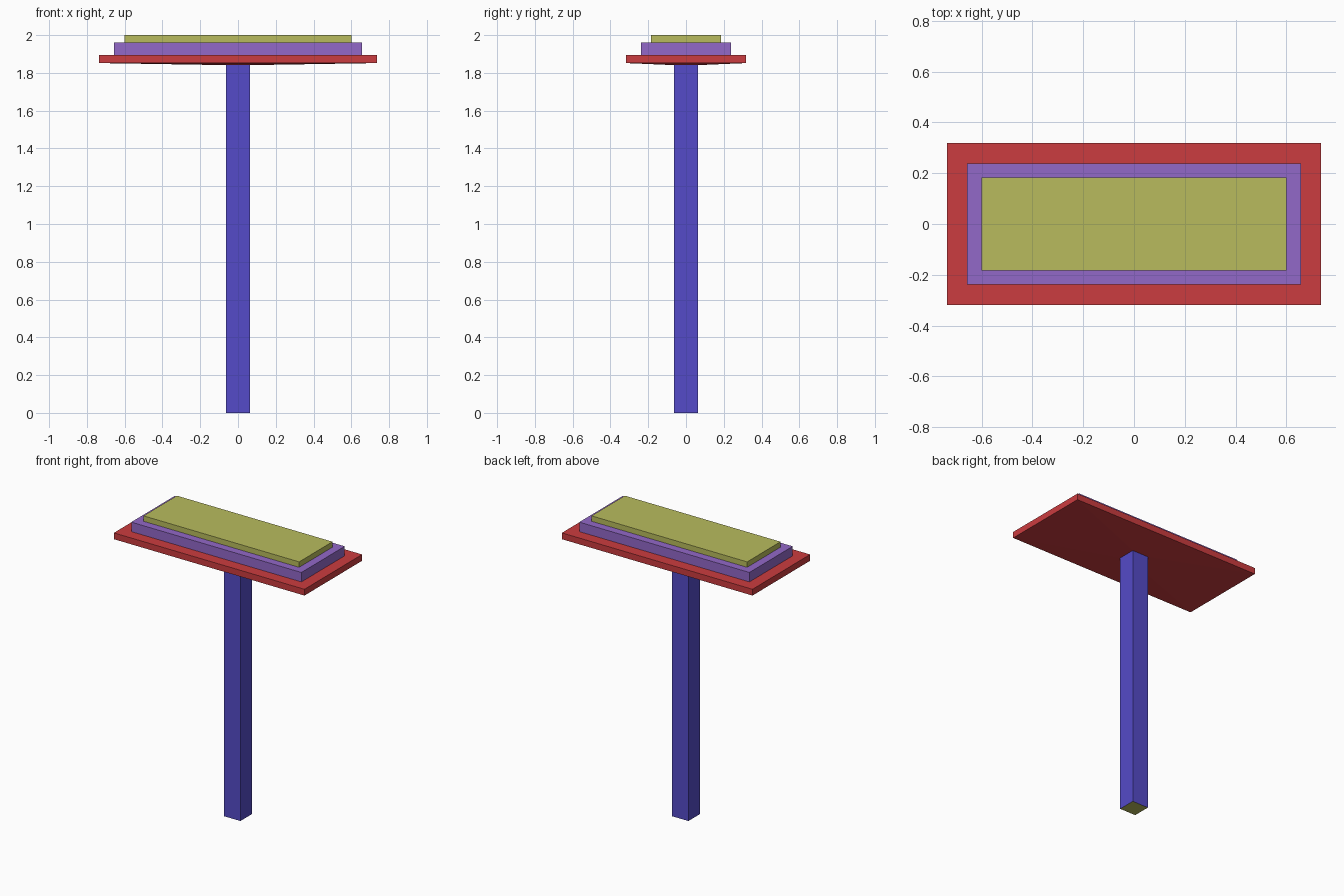
import bpy

if "Cube" in bpy.data.objects:
    bpy.data.objects.remove(bpy.data.objects["Cube"])


def make_material(name, rgb):
    mat = bpy.data.materials.new(name)
    mat.diffuse_color = (*rgb, 1.0)
    mat.use_nodes = True
    mat.node_tree.nodes["Principled BSDF"].inputs["Base Color"].default_value = mat.diffuse_color
    return mat


def loft(name, rings, mat, cap_bottom=False, cap_top=False):
    """Shell through rectangular rings (half x, half y, z), listed bottom to top."""
    verts, faces = [], []
    for hx, hy, z in rings:
        verts += [(-hx, -hy, z), (hx, -hy, z), (hx, hy, z), (-hx, hy, z)]
    for r in range(len(rings) - 1):
        a, b = 4 * r, 4 * r + 4
        for i in range(4):
            j = (i + 1) % 4
            faces.append((a + i, a + j, b + j, b + i))
    if cap_bottom:
        faces.append((3, 2, 1, 0))
    if cap_top:
        n = len(verts)
        faces.append((n - 4, n - 3, n - 2, n - 1))
    mesh = bpy.data.meshes.new(name)
    mesh.from_pydata(verts, [], faces)
    mesh.materials.append(mat)
    obj = bpy.data.objects.new(name, mesh)
    bpy.context.collection.objects.link(obj)
    return obj


blue = make_material("blue", (0.09, 0.07, 0.58))
red = make_material("red", (0.60, 0.045, 0.05))
purple = make_material("purple", (0.29, 0.14, 0.58))
olive = make_material("olive", (0.48, 0.50, 0.11))

POST, SLAB, MID, TOP = (0.0625, 0.0625), (0.736, 0.318), (0.657, 0.239), (0.601, 0.184)
Z_POST, Z_SLAB, Z_LEDGE, Z_MID, Z_TOP = 1.841, 1.852, 1.896, 1.962, 2.0

# Post with an olive foot face
post = loft("post", [(*POST, 0), (*POST, Z_POST)], blue, cap_bottom=True)
post.data.materials.append(olive)
post.data.polygons[-1].material_index = 1

# Wide slab: shallow sloping underside, rim and upper ledge
loft("base_slab", [(*POST, Z_POST), (*SLAB, Z_SLAB), (*SLAB, Z_LEDGE), (*MID, Z_LEDGE)], red)

# Middle step with its ledge
loft("middle_step", [(*MID, Z_LEDGE), (*MID, Z_MID), (*TOP, Z_MID)], purple)

# Top panel
loft("top_panel", [(*TOP, Z_MID), (*TOP, Z_TOP)], olive, cap_top=True)
